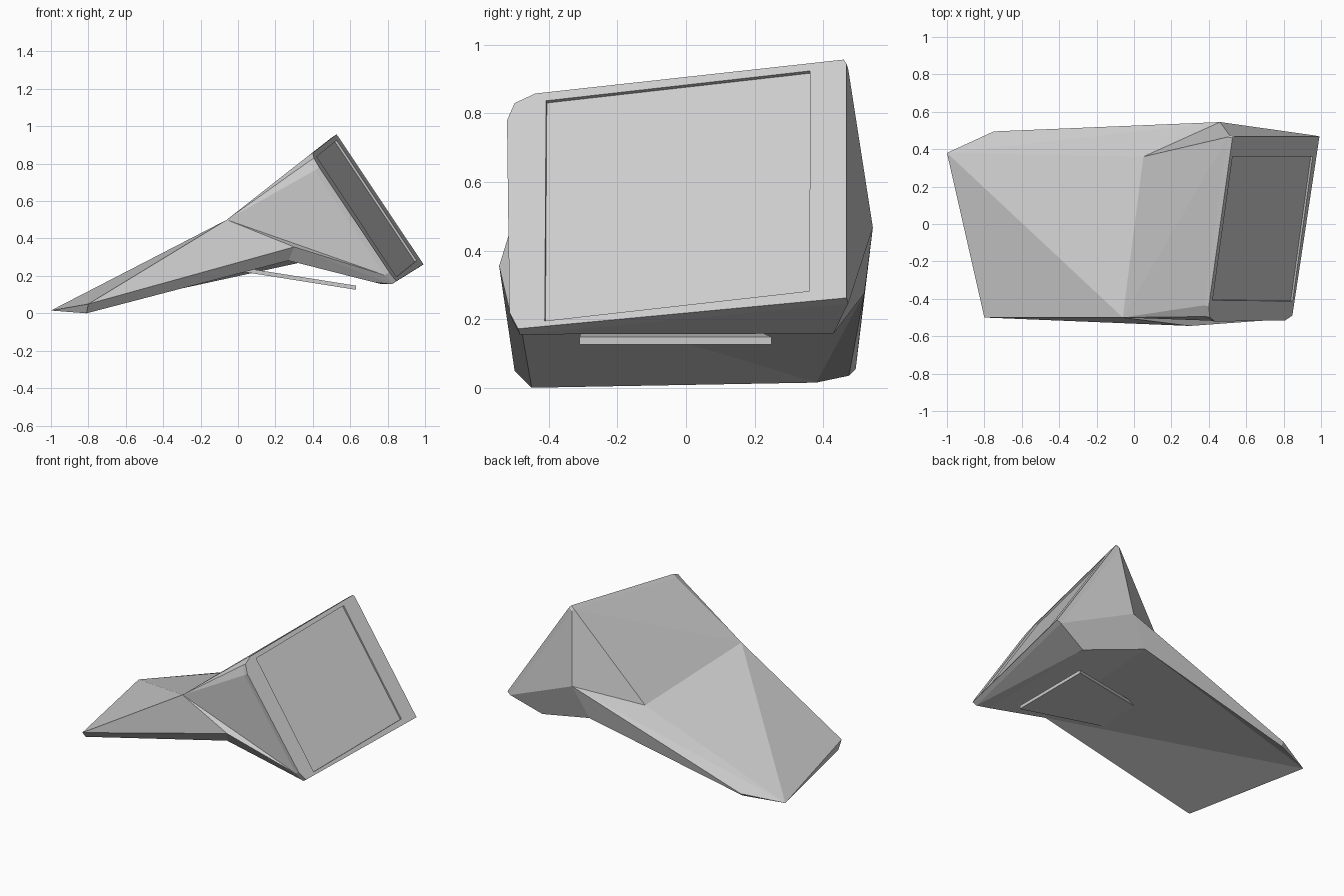
import bpy
from mathutils import Vector

if "Cube" in bpy.data.objects:
    bpy.data.objects.remove(bpy.data.objects["Cube"])

NORMAL = Vector((1, -0.214, 0.667)).normalized()


def on_screen(y, z, depth=0.0):
    """Point on the tilted display plane, pushed back along its normal."""
    x = 0.99 + 0.214 * (y - 0.47) - 0.667 * (z - 0.265)
    return Vector((x, y, z)) - NORMAL * depth


def make(name, points, faces):
    keys = list(points)
    mesh = bpy.data.meshes.new(name)
    mesh.from_pydata([tuple(points[k]) for k in keys], [],
                     [[keys.index(k) for k in f.split()] for f in faces])
    ob = bpy.data.objects.new(name, mesh)
    bpy.context.collection.objects.link(ob)
    bpy.context.view_layer.objects.active = ob
    bpy.ops.object.mode_set(mode='EDIT')
    bpy.ops.mesh.select_all(action='SELECT')
    bpy.ops.mesh.normals_make_consistent(inside=False)
    bpy.ops.object.mode_set(mode='OBJECT')
    return ob


# Faceted housing: wedge tail, waist and lower keel
pts = {
    'tail_b': (-1, 0.38, 0.015), 'tail_f': (-0.8, -0.5, 0.05),
    'tail_low': (-0.81, -0.45, 0.0),
    'corner': (-0.75, 0.495, 0.055), 'corner_low': (-0.75, 0.475, 0.035),
    'waist_f': (-0.06, -0.5, 0.5), 'waist_b': (0.05, 0.36, 0.38),
    'side_f': (0.3, -0.545, 0.355), 'side_b': (0.46, 0.545, 0.467),
    'keel_f': (0.27, -0.5, 0.282), 'keel_b': (0.35, 0.52, 0.275),
    'chin_f': (0.73, -0.47, 0.165), 'chin_b': (0.76, 0.43, 0.158),
}

# Display rim: front ring (F) and rear ring (R), counted from the low front corner
rim = [(-0.49, 0.172), (-0.515, 0.22), (-0.522, 0.78), (-0.5, 0.83),
       (-0.44, 0.858), (0.46, 0.957), (0.468, 0.945), (0.468, 0.262)]
for i, (y, z) in enumerate(rim):
    pts[f'F{i}'] = on_screen(y, z)
    pts[f'R{i}'] = on_screen(y, z, 0.03)

# Recessed window corners
window = {'low_f': (-0.412, 0.195), 'top_f': (-0.408, 0.837),
          'top_b': (0.362, 0.924), 'low_b': (0.36, 0.282)}
for k, (y, z) in window.items():
    pts[k] = on_screen(y, z)
    pts[k + '_in'] = on_screen(y, z, 0.012)

faces = [
    # upper surfaces
    'tail_b tail_f waist_f', 'tail_b waist_f waist_b',
    'waist_f R4 R5', 'waist_f R5 waist_b', 'waist_b R5 side_b',
    'side_b R5 R6', 'side_b R6 R7',
    # front side
    'waist_f R3 R4', 'waist_f R2 R3', 'waist_f R1 R2', 'waist_f side_f R1',
    'waist_f tail_f side_f', 'side_f R0 R1',
    'tail_f tail_low keel_f side_f', 'side_f keel_f chin_f R0',
    # back side
    'tail_b side_b corner', 'tail_b waist_b side_b',
    'corner corner_low keel_b side_b', 'side_b keel_b chin_b R7',
    'tail_b corner corner_low',
    # tail end and underside
    'tail_b tail_low tail_f', 'tail_b tail_low keel_f',
    'tail_b keel_f keel_b', 'tail_b keel_b corner_low',
    'keel_f keel_b chin_b chin_f', 'R0 chin_f chin_b', 'R0 chin_b R7',
    # bezel
    'F0 F1 low_f', 'F1 F2 top_f low_f', 'F2 F3 F4 top_f', 'F4 F5 top_b top_f',
    'F5 F6 top_b', 'F6 F7 low_b top_b', 'F7 F0 low_f low_b',
    # screen pane
    'low_f_in top_f_in top_b_in low_b_in',
]
faces += [f'F{i} F{(i + 1) % 8} R{(i + 1) % 8} R{i}' for i in range(8)]
names = list(window)
for a, b in zip(names, names[1:] + names[:1]):
    faces.append(f'{a} {b} {b}_in {a}_in')
make('housing', pts, faces)

# Fold-out support flap under the head
flap = {}
for k, (x, y, z) in {'a': (0.0, -0.28, 0.237), 'b': (0.63, -0.31, 0.137),
                     'c': (0.63, 0.25, 0.137), 'd': (0.0, 0.02, 0.237)}.items():
    flap[k + '0'] = (x, y, z - 0.011)
    flap[k + '1'] = (x, y, z + 0.011)
make('support_flap', flap,
     ['a0 b0 c0 d0', 'a1 b1 c1 d1'] +
     [f'{p}0 {q}0 {q}1 {p}1' for p, q in ('ab', 'bc', 'cd', 'da')])
